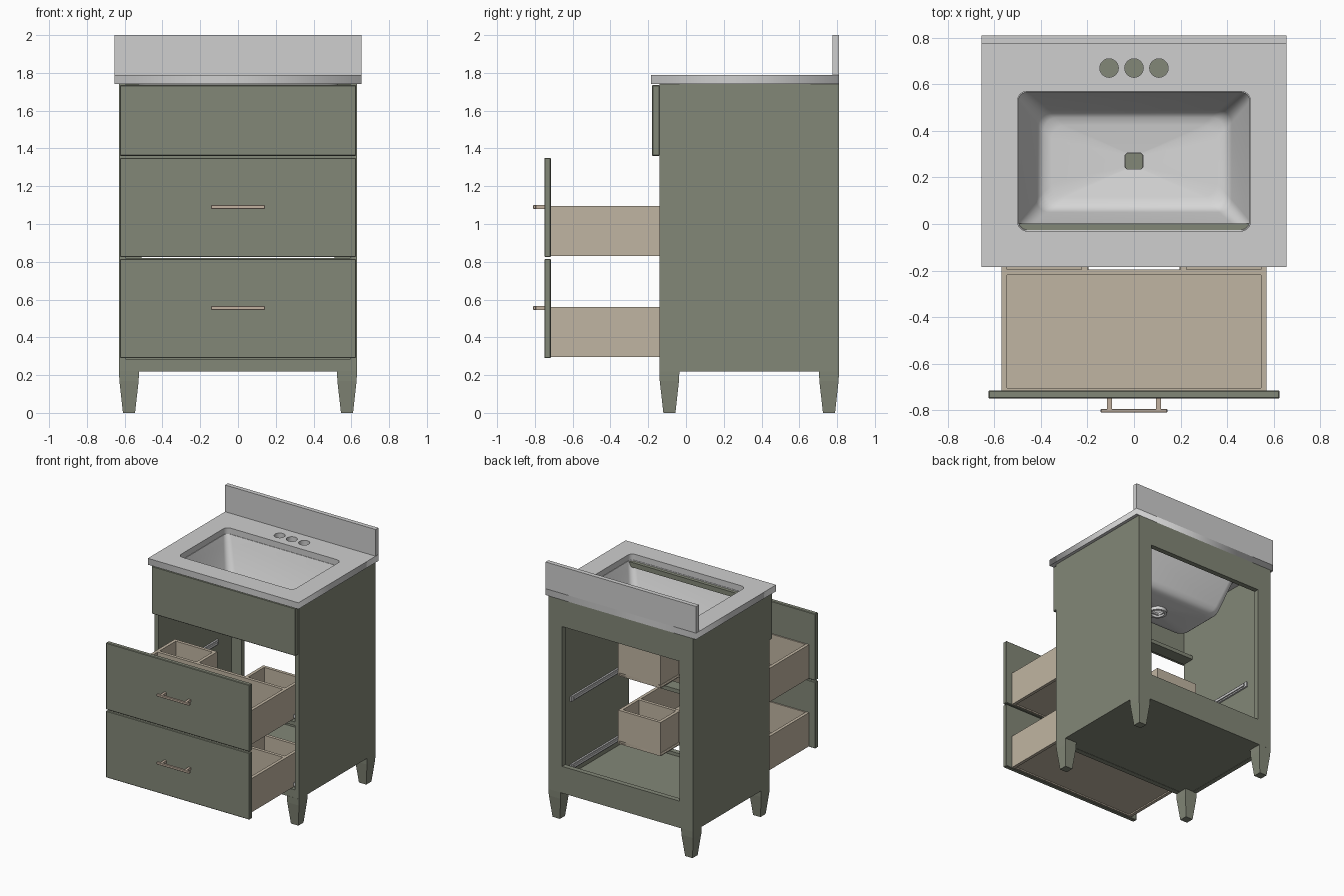
import bpy
import bmesh
from math import cos, sin, pi, atan2
from mathutils import Matrix, Vector

default_cube = bpy.data.objects.get("Cube")
if default_cube:
    bpy.data.objects.remove(default_cube, do_unlink=True)


def make_material(name, red, green, blue):
    material = bpy.data.materials.new(name)
    material.use_nodes = True
    colour = (red, green, blue, 1)
    material.diffuse_color = colour
    shader = material.node_tree.nodes["Principled BSDF"]
    shader.inputs["Base Color"].default_value = colour
    shader.inputs["Roughness"].default_value = 0.6
    return material


paint = make_material("sage green paint", 0.225, 0.242, 0.185)
stone = make_material("pale grey stone", 0.62, 0.62, 0.62)
ceramic = make_material("white ceramic", 0.68, 0.68, 0.68)
wood = make_material("light wood", 0.53, 0.46, 0.36)
metal = make_material("warm metal", 0.54, 0.44, 0.35)
steel = make_material("slide steel", 0.6, 0.6, 0.6)


def add_object(name, mesh, material):
    mesh.materials.clear()
    mesh.materials.append(material)
    part = bpy.data.objects.new(name, mesh)
    bpy.context.collection.objects.link(part)
    return part


def finish(name, bm, material):
    bmesh.ops.recalc_face_normals(bm, faces=bm.faces)
    mesh = bpy.data.meshes.new(name)
    bm.to_mesh(mesh)
    bm.free()
    return add_object(name, mesh, material)


def boxes(name, material, *spans, mirror=False, bevel=0):
    """Boxes given by x, y and z ranges, optionally repeated across x = 0."""
    bm = bmesh.new()
    for span in spans:
        for side in ((1, -1) if mirror else (1,)):
            low, high = (Vector(ends) for ends in zip(*span))
            middle, size = (low + high) / 2, high - low
            middle.x *= side
            matrix = Matrix.Translation(middle) @ Matrix.Diagonal((*size, 1))
            bmesh.ops.create_cube(bm, size=1, matrix=matrix)
    if bevel:
        bmesh.ops.bevel(bm, geom=bm.edges[:], offset=bevel, segments=1, affect="EDGES")
    return finish(name, bm, material)


def plate(name, material, outlines, bottom, top):
    """Flat slab; every outline after the first is a hole."""
    curve = bpy.data.curves.new(name, "CURVE")
    curve.dimensions = "2D"
    curve.fill_mode = "BOTH"
    curve.extrude = (top - bottom) / 2
    for outline in outlines:
        spline = curve.splines.new("POLY")
        spline.points.add(len(outline) - 1)
        for point, (x, y) in zip(spline.points, outline):
            point.co = (x, y, 0, 1)
        spline.use_cyclic_u = True
    helper = bpy.data.objects.new(name + " helper", curve)
    bpy.context.collection.objects.link(helper)
    graph = bpy.context.evaluated_depsgraph_get()
    mesh = bpy.data.meshes.new_from_object(helper.evaluated_get(graph))
    bpy.data.objects.remove(helper, do_unlink=True)
    mesh.transform(Matrix.Translation((0, 0, (bottom + top) / 2)))
    return add_object(name, mesh, material)


def circle(x, y, radius, count=24):
    return [(x + radius * cos(2 * pi * i / count), y + radius * sin(2 * pi * i / count))
            for i in range(count)]


def rectangle(half, front, back):
    return [(-half, front), (half, front), (half, back), (-half, back)]


def rounded(half_x, half_y, centre_y, radius, steps=6):
    points = []
    for corner, (sx, sy) in enumerate(((1, 1), (-1, 1), (-1, -1), (1, -1))):
        for i in range(steps + 1):
            angle = (corner + i / steps) * pi / 2
            points.append((sx * (half_x - radius) + radius * cos(angle),
                           centre_y + sy * (half_y - radius) + radius * sin(angle)))
    return points


def smooth(part, angle):
    bpy.ops.object.select_all(action="DESELECT")
    part.select_set(True)
    bpy.context.view_layer.objects.active = part
    bpy.ops.object.shade_smooth_by_angle(angle=angle)


# Cabinet carcass
inner = 0.595
width = (-inner, inner)
boxes("side_panels", paint, ((inner, 0.63), (-0.14, 0.81), (0.22, 1.74)), mirror=True)
boxes("cabinet_floor", paint, (width, (-0.13, 0.78), (0.222, 0.26)))
boxes("front_rails", paint,
      (width, (-0.14, -0.1), (0.22, 0.285)),
      (width, (-0.14, -0.04), (0.79, 0.82)),
      (width, (-0.14, -0.04), (1.345, 1.375)),
      (width, (-0.14, 0.003), (1.7, 1.738)))
boxes("back_rails", paint,
      (width, (0.77, 0.81), (0.22, 0.43)),
      (width, (0.77, 0.81), (1.53, 1.74)))
boxes("back_stiles", paint, ((0.51, inner), (0.77, 0.81), (0.43, 1.53)), mirror=True)
boxes("fixed_top_front", paint, ((-0.625, 0.625), (-0.18, -0.14), (1.36, 1.735)), bevel=0.004)

# Tapered legs
bm = bmesh.new()
for x in (-0.577, 0.577):
    for y in (-0.088, 0.757):
        rings = []
        for height, half in ((0, 0.032), (0.17, 0.051), (0.222, 0.053)):
            rings.append([bm.verts.new((x + px, y + py, height))
                          for px, py in rectangle(half, -half, half)])
        bm.faces.new(rings[0])
        bm.faces.new(rings[-1])
        for lower, upper in zip(rings, rings[1:]):
            for i in range(4):
                j = (i + 1) % 4
                bm.faces.new((lower[i], lower[j], upper[j], upper[i]))
finish("legs", bm, paint)

# Countertop with basin opening and tap holes
basin_y = 0.27
plate("countertop", stone,
      [rectangle(0.655, -0.185, 0.81), rounded(0.5, 0.3, basin_y, 0.04)]
      + [circle(x, 0.67, 0.04) for x in (-0.107, 0, 0.107)], 1.74, 1.79)
boxes("backsplash", stone, ((-0.655, 0.655), (0.775, 0.81), (1.79, 2)))

# Basin shell, from the rim down to the drain
bm = bmesh.new()
rings = []
for inset, height, radius in ((-0.03, 1.738, 0.06), (0, 1.738, 0.04), (0.012, 1.69, 0.05),
                              (0.075, 1.475, 0.06), (0.088, 1.445, 0.06),
                              (0.11, 1.427, 0.06), (0.145, 1.42, 0.06)):
    outline = rounded(0.5 - inset, 0.3 - inset, basin_y, radius)
    rings.append([bm.verts.new((x, y, height)) for x, y in outline])
drain = []
for x, y in outline:
    angle = atan2((y - basin_y) / 0.155, x / 0.355)
    drain.append((0.05 * cos(angle), basin_y + 0.05 * sin(angle)))
for height in (1.405, 1.39):
    rings.append([bm.verts.new((x, y, height)) for x, y in drain])
count = len(outline)
for upper, lower in zip(rings, rings[1:]):
    for i in range(count):
        j = (i + 1) % count
        bm.faces.new((upper[i], upper[j], lower[j], lower[i]))
mesh = bpy.data.meshes.new("basin")
bm.to_mesh(mesh)
bm.free()
basin = add_object("basin", mesh, ceramic)
smooth(basin, 0.7)
shell = basin.modifiers.new("thickness", "SOLIDIFY")
shell.thickness = 0.012
shell.offset = 0
plate("drain_collar", ceramic, [circle(0, basin_y, 0.068), circle(0, basin_y, 0.05)], 1.375, 1.4)

# Open drawers with a notch at the back for the plumbing
side, wall, notch = 0.57, 0.025, 0.2
front, step, back = -0.715, -0.195, 0.03
for label, base in (("upper", 0.83), ("lower", 0.295)):
    tall = (base, base + 0.265)
    boxes(label + "_drawer_sides", wood,
          ((side - wall, side), (front, back), tall),
          ((notch, notch + wall), (step, back), tall),
          ((notch + wall, side - wall), (back - wall, back), tall), mirror=True)
    boxes(label + "_drawer_crosswalls", wood,
          ((wall - side, side - wall), (step - wall, step), tall),
          ((wall - side, side - wall), (front, front + 0.01), tall))
    floor = [(-side, front), (side, front), (side, back), (notch, back),
             (notch, step), (-notch, step), (-notch, back), (-side, back)]
    plate(label + "_drawer_floor", wood,
          [[(x * 0.98, y) for x, y in floor]], base + 0.01, base + 0.025)
    boxes(label + "_drawer_front", paint,
          ((-0.625, 0.625), (-0.75, front), (base - 0.005, base + 0.52)), bevel=0.004)

    # Bar handle on two posts
    grip = base + 0.26
    boxes(label + "_handle_bar", metal,
          ((-0.143, 0.143), (-0.81, -0.794), (grip - 0.01, grip + 0.01)), bevel=0.003)
    boxes(label + "_handle_posts", metal,
          ((0.095, 0.115), (-0.8, -0.748), (grip - 0.01, grip + 0.01)), mirror=True)

    # Runners on the cabinet walls
    boxes(label + "_slides", steel,
          ((0.582, inner), (-0.13, 0.59), (base + 0.005, base + 0.045)),
          ((0.573, 0.583), (-0.13, 0.57), (base + 0.015, base + 0.035)), mirror=True)
